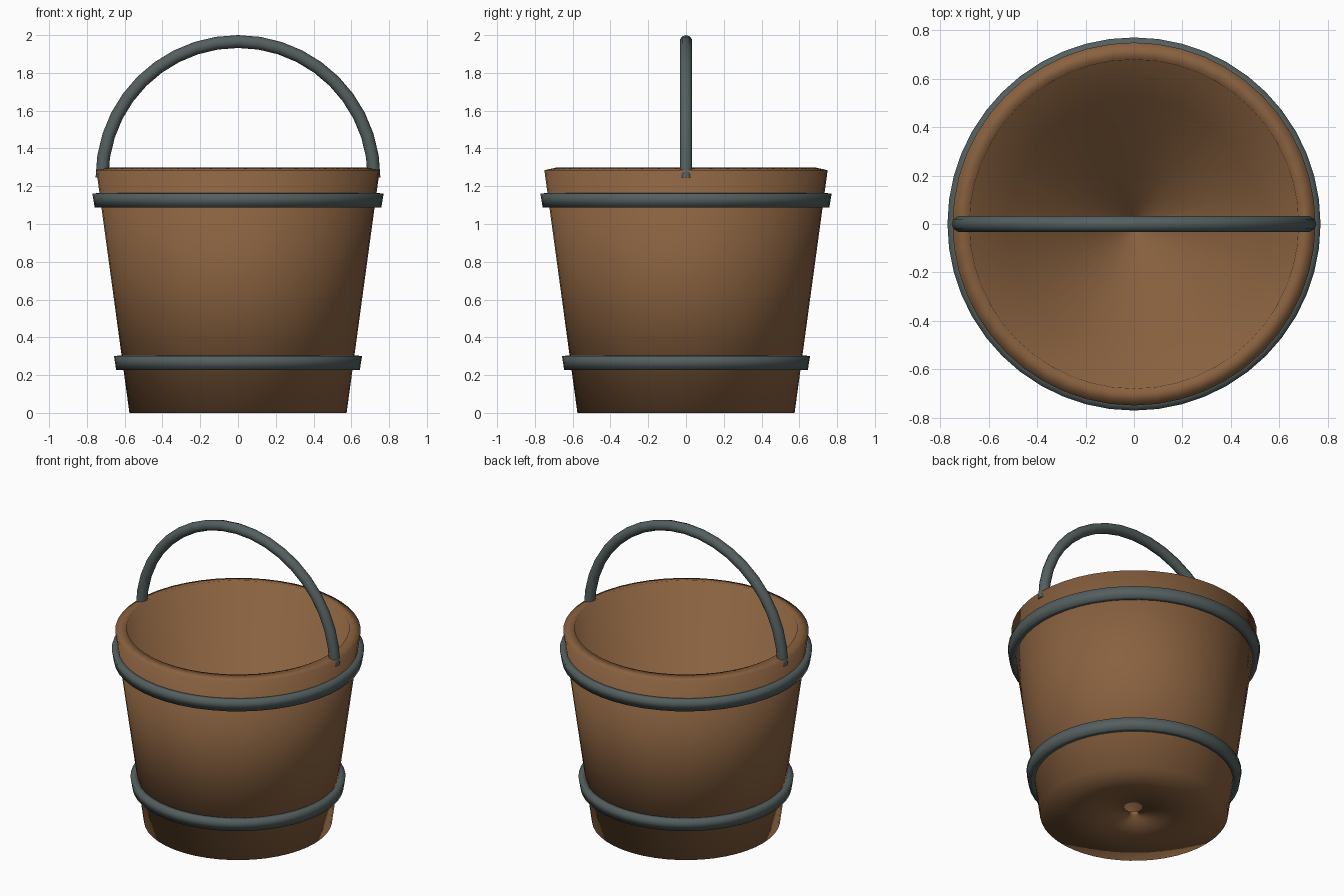
import bpy, bmesh, math
from mathutils import Vector

if "Cube" in bpy.data.objects:
    bpy.data.objects.remove(bpy.data.objects["Cube"])


def material(name, color):
    mat = bpy.data.materials.new(name)
    mat.diffuse_color = (*color, 1)
    mat.use_nodes = True
    mat.node_tree.nodes["Principled BSDF"].inputs["Base Color"].default_value = mat.diffuse_color
    return mat


WOOD = material("wood", (0.25, 0.12, 0.05))
METAL = material("metal", (0.09, 0.115, 0.115))


def revolve(name, points, mat, axis=(0, 0, 1), center=(0, 0, 0),
            angle=2 * math.pi, steps=48):
    """Sweep a closed loop of points around an axis, capping open sweeps."""
    bm = bmesh.new()
    verts = [bm.verts.new(p) for p in points]
    edges = [bm.edges.new((v, verts[i - 1])) for i, v in enumerate(verts)]
    full = abs(angle) > 2 * math.pi - 1e-4
    bmesh.ops.spin(bm, geom=verts + edges, axis=Vector(axis),
                   cent=Vector(center), angle=angle, steps=steps)
    if full:
        bmesh.ops.remove_doubles(bm, verts=bm.verts[:], dist=1e-4)
    else:
        bmesh.ops.holes_fill(bm, edges=bm.edges[:], sides=0)
    bmesh.ops.recalc_face_normals(bm, faces=bm.faces[:])
    for f in bm.faces:
        f.smooth = full or len(f.verts) == 4
    mesh = bpy.data.meshes.new(name)
    bm.to_mesh(mesh)
    bm.free()
    mesh.materials.append(mat)
    obj = bpy.data.objects.new(name, mesh)
    bpy.context.collection.objects.link(obj)
    return obj


# Thick-walled tapered bucket with a small drain hole in its floor
bucket = [(0.03, 0), (0.575, 0), (0.75, 1.285), (0.68, 1.30),
          (0.52, 0.06), (0.03, 0.06)]
revolve("bucket_body", [(r, 0, z) for r, z in bucket], WOOD)


# Two flared metal hoops hugging the wall
def hoop(name, r, z):
    h, t = 0.073, 0.045
    loop = [(r, z), (r + 0.012, z + h), (r + 0.012 - t, z + h + 0.004), (r - t, z + 0.004)]
    revolve(name, [(x, 0, y) for x, y in loop], METAL)


hoop("lower_hoop", 0.645, 0.228)
hoop("upper_hoop", 0.759, 1.088)

# Half-round carrying handle
ring = [2 * math.pi * i / 10 for i in range(10)]
revolve("handle", [(0.72 + 0.034 * math.cos(a), 0.034 * math.sin(a), 1.246)
                   for a in ring],
        METAL, axis=(0, 1, 0), center=(0, 0, 1.246), angle=-math.pi, steps=20)
